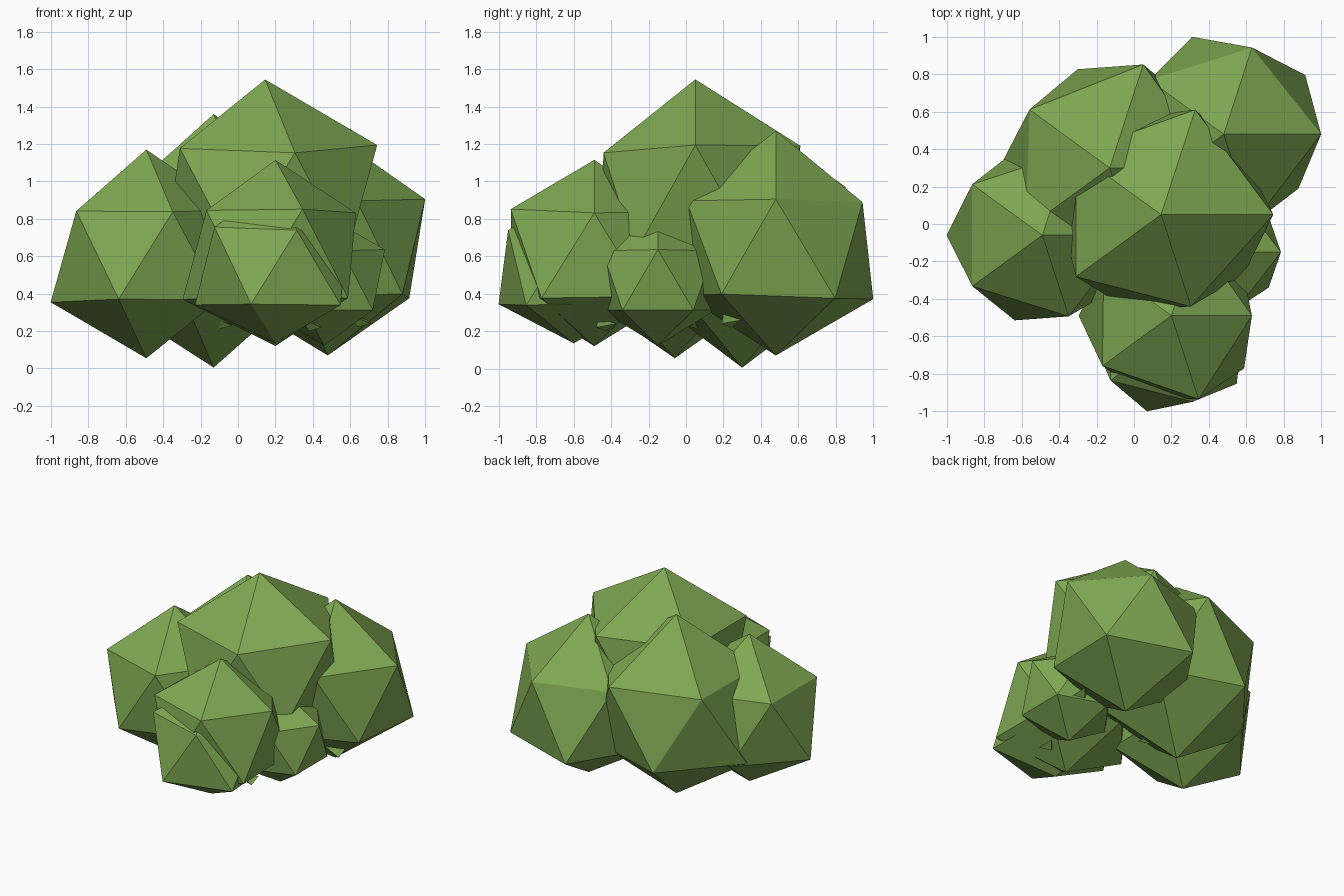
import bpy, bmesh, math
from mathutils import Vector

green = bpy.data.materials.new("leaf green")
green.diffuse_color = (0.21, 0.39, 0.085, 1)


def hull_object(name, points):
    """Flat-shaded closed solid around a few points."""
    bm = bmesh.new()
    for p in points:
        bm.verts.new(p)
    bmesh.ops.convex_hull(bm, input=bm.verts[:])
    bmesh.ops.recalc_face_normals(bm, faces=bm.faces[:])
    me = bpy.data.meshes.new(name)
    bm.to_mesh(me)
    bm.free()
    me.materials.append(green)
    ob = bpy.data.objects.new(name, me)
    bpy.context.collection.objects.link(ob)
    return ob


# Directions of an upright icosahedron: top, upper ring, lower ring, bottom
H, R = 1 / math.sqrt(5), 2 / math.sqrt(5)


def ring(start, z):
    return [Vector((R * math.cos(math.radians(start + 72 * i)),
                    R * math.sin(math.radians(start + 72 * i)), z)) for i in range(5)]


DIRS = [Vector((0, 0, 1))] + ring(0, H) + ring(36, -H) + [Vector((0, 0, -1))]

# Foliage clumps: centre, then top, upper ring, lower ring and bottom radii
clumps = {
    "crown_clump": ((0.145, 0.05, 0.895),
                    (0.65, 0.67, 0.66, 0.63, 0.63, 0.577, 0.61, 0.60, 0.60, 0.60, 0.61, 0.60)),
    "left_clump": ((-0.49, -0.06, 0.61),
                   (0.56, 0.53, 0.52, 0.518, 0.518, 0.51, 0.53, 0.53, 0.572, 0.535, 0.54, 0.555)),
    "back_clump": ((-0.13, 0.30, 0.68),
                   (0.68, 0.64, 0.65, 0.593, 0.62, 0.62, 0.62, 0.62, 0.66, 0.62, 0.62, 0.675)),
    "right_back_clump": ((0.48, 0.48, 0.645),
                         (0.625, 0.582, 0.545, 0.55, 0.56, 0.562, 0.602, 0.612, 0.58, 0.57, 0.552, 0.575)),
    "front_clump": ((0.20, -0.49, 0.617),
                    (0.498, 0.481, 0.49, 0.50, 0.51, 0.525, 0.52, 0.51, 0.555, 0.51, 0.537, 0.497)),
    "lower_front_clump": ((0.20, -0.60, 0.555),
                          (0.43, 0.42, 0.42, 0.43, 0.45, 0.412, 0.45, 0.45, 0.48, 0.472, 0.483, 0.42)),
    "small_right_clump": ((0.46, -0.15, 0.473),
                          (0.35, 0.364, 0.35, 0.35, 0.35, 0.35, 0.36, 0.36, 0.36, 0.36, 0.36, 0.35)),
}
for name, (centre, radii) in clumps.items():
    hull_object(name, [Vector(centre) + d * r for d, r in zip(DIRS, radii)])

# Little leaf wedges tucked underneath
for i, c in enumerate([(0.66, 0.24, 0.26), (0.40, -0.43, 0.24), (-0.08, 0.06, 0.25)]):
    tips = [(-0.07, -0.04, 0.03), (0.05, -0.05, -0.02), (0.03, 0.06, 0.0), (-0.02, 0.0, -0.04)]
    hull_object("leaf_wedge_%d" % (i + 1), [Vector(c) + Vector(t) for t in tips])
